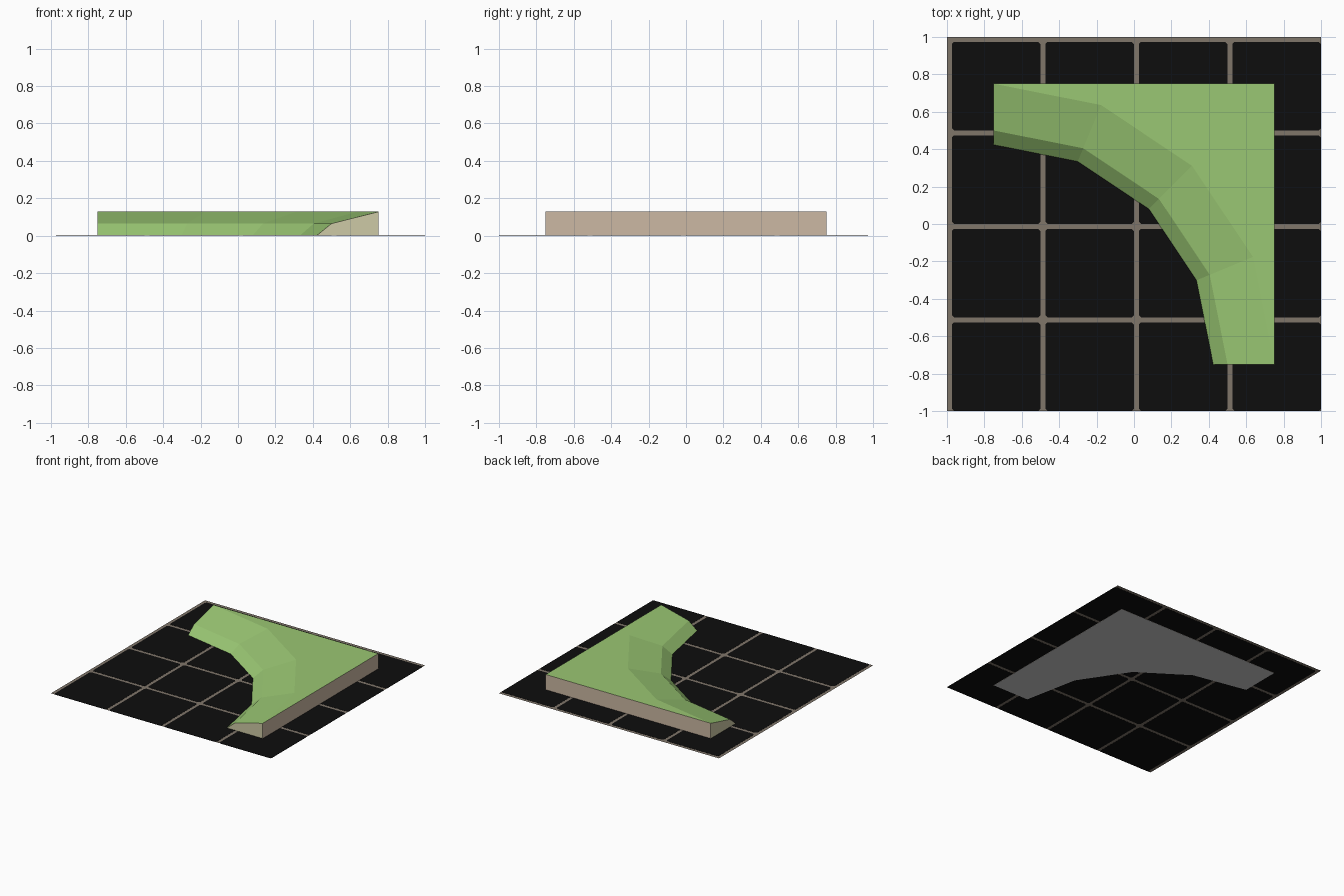
import bpy, bmesh, math

if "Cube" in bpy.data.objects:
    bpy.data.objects.remove(bpy.data.objects["Cube"])

def lin(c):
    c /= 255
    return c / 12.92 if c <= 0.04045 else ((c + 0.055) / 1.055) ** 2.4

def material(name, r, g, b):
    m = bpy.data.materials.new(name)
    m.diffuse_color = (lin(r), lin(g), lin(b), 1)
    m.use_nodes = True
    m.node_tree.nodes["Principled BSDF"].inputs["Base Color"].default_value = m.diffuse_color
    return m

GREEN = material("grass green", 154, 199, 115)
BROWN = material("side brown", 204, 184, 163)
BEIGE = material("end beige", 206, 202, 166)
GREY = material("underside grey", 204, 204, 204)
BLACK = material("tile black", 13, 13, 13)
GROUT = material("grout taupe", 128, 118, 106)

def make_object(name, bm, mats):
    me = bpy.data.meshes.new(name)
    bm.to_mesh(me)
    bm.free()
    for m in mats:
        me.materials.append(m)
    ob = bpy.data.objects.new(name, me)
    bpy.context.collection.objects.link(ob)
    return ob

# Curved bank: three quarter-circle rows around one corner, rising outwards
H, E = 0.128, 0.75
ROWS = [(1.17, 0.0), (1.25, 0.065), (1.5, H)]
bm = bmesh.new()
rows = []
for r, z in ROWS:
    angles = [math.radians(22.5 * i) for i in range(5)]
    rows.append([bm.verts.new((-E + r * math.cos(a), -E + r * math.sin(a), z)) for a in angles])
low, mid, rim = rows
corner = bm.verts.new((E, E, H))
base = [bm.verts.new(p) for p in ((E, -E, 0), (E, E, 0), (-E, E, 0))]

def face(verts, mat):
    bm.faces.new(verts).material_index = mat

for a, b in ((low, mid), (mid, rim)):
    for i in range(4):
        face([a[i], b[i], b[i + 1], a[i + 1]], 0)
face(rim[::-1] + [rim[0], corner][1:], 0)             # flat top
face([base[0], base[1], corner, rim[0]], 1)           # right side
face([base[1], base[2], rim[4], corner], 1)           # back side
face([low[0], base[0], rim[0], mid[0]], 2)            # front end
face([low[4], mid[4], rim[4], base[2]], 2)            # left end
face(low + base[::-1], 3)                             # underside
bmesh.ops.recalc_face_normals(bm, faces=bm.faces)
make_object("curved_bank", bm, [GREEN, BROWN, BEIGE, GREY])

# Grout sheet, just above the bank's underside
bm = bmesh.new()
bm.faces.new([bm.verts.new((x, y, 0.002)) for x, y in ((-1, -1), (1, -1), (1, 1), (-1, 1))])
make_object("floor_grout", bm, [GROUT])

# Thin black tiles showing on both sides of the grout, corners cut off
G, C = 0.026, 0.012
bm = bmesh.new()
for i in range(4):
    for j in range(4):
        x0, x1 = -1 + 0.5 * i + G, -0.5 + 0.5 * i
        y0, y1 = -1 + 0.5 * j, -0.5 + 0.5 * j - G
        outline = [(x0 + C, y0), (x1 - C, y0), (x1, y0 + C), (x1, y1 - C),
                   (x1 - C, y1), (x0 + C, y1), (x0, y1 - C), (x0, y0 + C)]
        f = bm.faces.new([bm.verts.new((x, y, 0.001)) for x, y in outline])
        ext = bmesh.ops.extrude_face_region(bm, geom=[f], use_keep_orig=True)
        top = [v for v in ext["geom"] if isinstance(v, bmesh.types.BMVert)]
        bmesh.ops.translate(bm, vec=(0, 0, 0.002), verts=top)
bmesh.ops.recalc_face_normals(bm, faces=bm.faces)
make_object("floor_tiles", bm, [BLACK])
